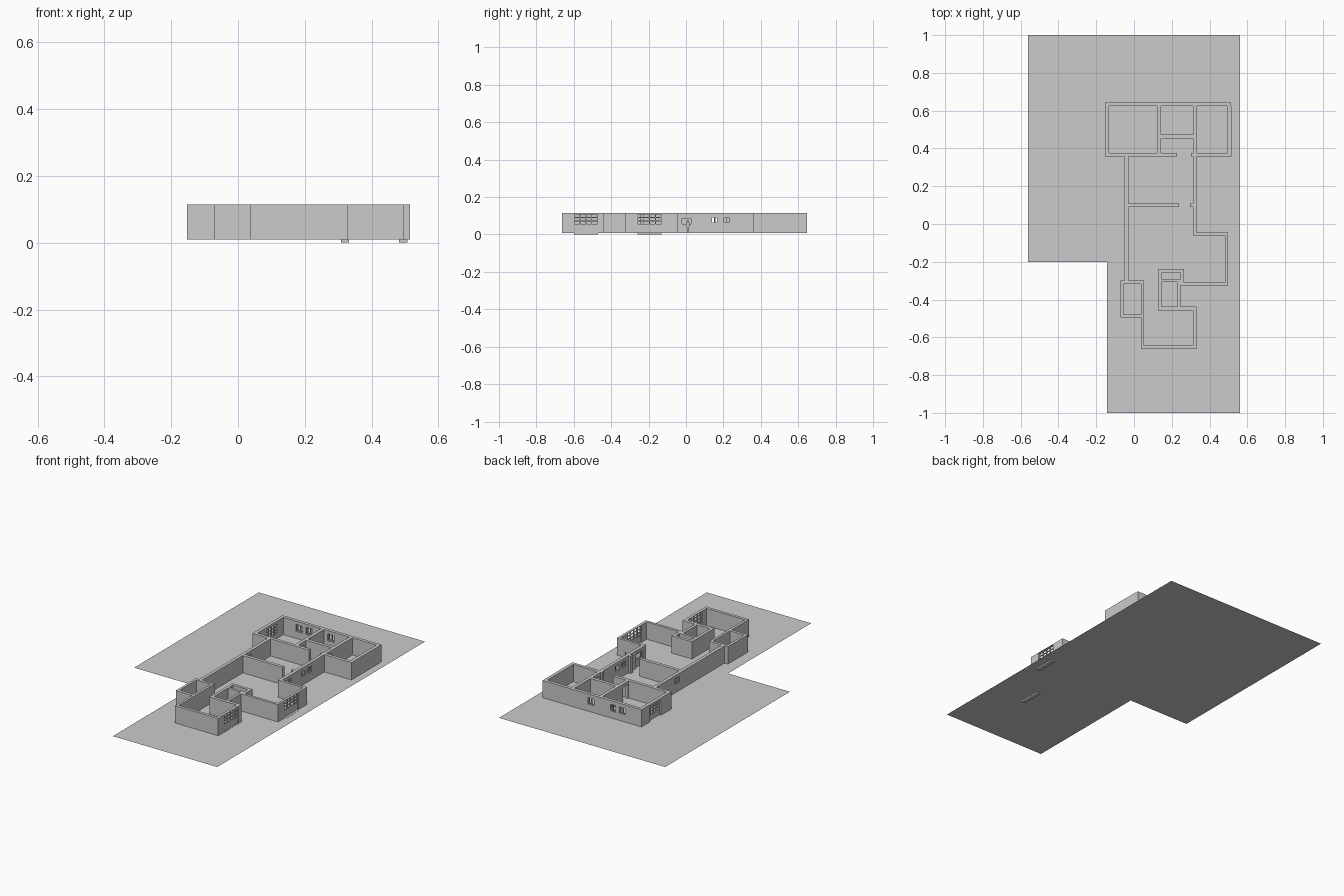
import bpy
import bmesh
from mathutils import Matrix, Vector

if "Cube" in bpy.data.objects:
    bpy.data.objects.remove(bpy.data.objects["Cube"])

FLOOR, TOP = 0.009, 0.114
T = 0.02  # wall thickness

grey = bpy.data.materials.new("plain grey")
grey.use_nodes = True
grey.diffuse_color = (0.6, 0.6, 0.6, 1)
grey.node_tree.nodes["Principled BSDF"].inputs["Base Color"].default_value = (0.6, 0.6, 0.6, 1)


def finish(name, bm):
    mesh = bpy.data.meshes.new(name)
    bm.to_mesh(mesh)
    bm.free()
    mesh.materials.append(grey)
    obj = bpy.data.objects.new(name, mesh)
    bpy.context.collection.objects.link(obj)
    return obj


def add_box(bm, lo, hi):
    lo, hi = Vector(lo), Vector(hi)
    if min(hi - lo) < 1e-4:
        return
    size = Matrix.Diagonal((*(hi - lo), 1))
    bmesh.ops.create_cube(bm, size=1, matrix=Matrix.Translation((lo + hi) / 2) @ size)


def run_box(bm, axis, start, end, near, far, z0, z1):
    """Box that runs along x or y between start and end."""
    if axis == "x":
        add_box(bm, (start, near, z0), (end, far, z1))
    else:
        add_box(bm, (near, start, z0), (far, end, z1))


def wall(name, axis, start, end, near, openings=(), thick=T):
    """Straight wall split around its openings (start, end, sill, head)."""
    bm = bmesh.new()
    far, at = near + thick, start
    for s, e, sill, head in sorted(openings):
        run_box(bm, axis, at, s, near, far, FLOOR, TOP)
        run_box(bm, axis, s, e, near, far, FLOOR, sill)
        run_box(bm, axis, s, e, near, far, head, TOP)
        at = e
    run_box(bm, axis, at, end, near, far, FLOOR, TOP)
    finish(name, bm)


def glazing(name, axis, opening, near, cols, rows, kick=0.0, bar=0.004, deep=0.008):
    """Frame, bars and optional solid lower panel, with open panes."""
    s, e, z0, z1 = opening
    bm = bmesh.new()
    far, base = near + deep, z0 + kick
    if kick:
        run_box(bm, axis, s, e, near, far, z0, base)
    for i in range(cols + 1):
        p = s + (e - s - bar) * i / cols
        run_box(bm, axis, p, p + bar, near, far, base, z1)
    for j in range(rows + 1):
        q = base + (z1 - base - bar) * j / rows
        run_box(bm, axis, s, e, near + 0.001, far - 0.001, q, q + bar)
    finish(name, bm)


# Flat L-shaped plot
bm = bmesh.new()
outline = [(-0.56, 1), (-0.56, -0.2), (-0.143, -0.2), (-0.143, -1), (0.56, -1), (0.56, 1)]
bm.faces.new([bm.verts.new((x, y, FLOOR)) for x, y in outline])
finish("ground", bm)

# Openings: start, end, sill, head
north = [(x, x + 0.043, 0.052, 0.094) for x in (-0.048, 0.02, 0.164)]
west_doors = (0.46, 0.57, FLOOR, 0.1)
hall_west = (0.135, 0.175, 0.06, 0.094)
east = [(0.135, 0.17, 0.06, 0.094), (0.2, 0.235, 0.06, 0.094)]
entry = (-0.03, 0.035, FLOOR, 0.094)
living_doors = (-0.26, -0.13, FLOOR, 0.111)
study_doors = (-0.6, -0.47, FLOOR, 0.111)
inner_door = (0.385, 0.432, FLOOR, 0.094)

# Back bedroom block
wall("back_wall", "x", -0.153, 0.513, 0.626, north)
wall("back_left_side_wall", "y", 0.357, 0.626, -0.153, [west_doors])
wall("back_right_side_wall", "y", 0.357, 0.626, 0.495)
wall("bedroom_front_wall", "x", -0.133, 0.228, 0.357)
wall("corner_room_front_wall", "x", 0.302, 0.495, 0.357)
wall("bedroom_partition", "y", 0.377, 0.626, 0.122, [inner_door])
wall("bathroom_partition", "y", 0.377, 0.626, 0.312, [inner_door])
wall("bathroom_front_wall", "x", 0.142, 0.312, 0.453)

# Middle wing
wall("long_side_wall", "y", -0.3, 0.357, -0.05, [hall_west])
wall("cross_wall", "x", -0.03, 0.238, 0.089)
wall("cross_wall_stub", "x", 0.296, 0.312, 0.089)
wall("entry_wall", "y", -0.061, 0.357, 0.312, east + [entry])
wall("living_back_wall", "x", 0.332, 0.497, -0.061, thick=0.016)
wall("living_side_wall", "y", -0.325, -0.061, 0.481, [living_doors], 0.016)
wall("living_front_wall", "x", 0.247, 0.481, -0.325, thick=0.016)

# Small core room with a niche behind it
wall("core_left_wall", "y", -0.458, -0.24, 0.128, thick=0.018)
wall("core_back_wall", "x", 0.146, 0.265, -0.258, thick=0.018)
wall("niche_side_wall", "y", -0.31, -0.258, 0.247, thick=0.018)
wall("niche_wall", "x", 0.146, 0.247, -0.306, thick=0.016)
wall("core_right_wall", "y", -0.438, -0.306, 0.231, thick=0.016)
wall("core_front_wall", "x", 0.146, 0.33, -0.458)

# Front room and side room
wall("front_room_right_wall", "y", -0.662, -0.458, 0.312, [study_doors], 0.018)
wall("front_room_front_wall", "x", 0.038, 0.312, -0.662, thick=0.018)
wall("front_room_left_wall", "y", -0.644, -0.3, 0.038, thick=0.016)
wall("side_room_back_wall", "x", -0.072, 0.054, -0.318, thick=0.018)
wall("side_room_left_wall", "y", -0.496, -0.318, -0.072, thick=0.016)
wall("side_room_front_wall", "x", -0.056, 0.038, -0.496, thick=0.018)

# Windows and glazed doors
for i, opening in enumerate(north):
    glazing(f"back_window_{i + 1}", "x", opening, 0.636, 2, 1)
for i, opening in enumerate(east):
    glazing(f"hall_window_{i + 1}", "y", opening, 0.32, 2, 1)
glazing("hall_left_window", "y", hall_west, -0.046, 2, 1)
glazing("bedroom_double_door", "y", west_doors, -0.142, 4, 3, 0.03)
glazing("entry_door", "y", entry, 0.318, 1, 1, 0.04, 0.008)
glazing("living_double_door", "y", living_doors, 0.485, 4, 3, 0.042)
glazing("front_room_double_door", "y", study_doors, 0.318, 4, 3, 0.042)

# Low sills under the large doors
for name, x, opening in (("living_sill", 0.482, living_doors), ("front_room_sill", 0.308, study_doors)):
    bm = bmesh.new()
    add_box(bm, (x, opening[0], 0), (x + 0.025, opening[1], FLOOR + 0.001))
    finish(name, bm)

# Flat standing figure beside the entry
bm = bmesh.new()
half = [(0.003, 0.008), (0.004, 0.04), (0.009, 0.042), (0.01, 0.062), (0.003, 0.066),
        (0.005, 0.071), (0.004, 0.077)]
profile = half + [(-y, z) for y, z in reversed(half)]
bm.faces.new([bm.verts.new((0.4, 0.01 + y, z)) for y, z in profile])
finish("standing_figure", bm)
